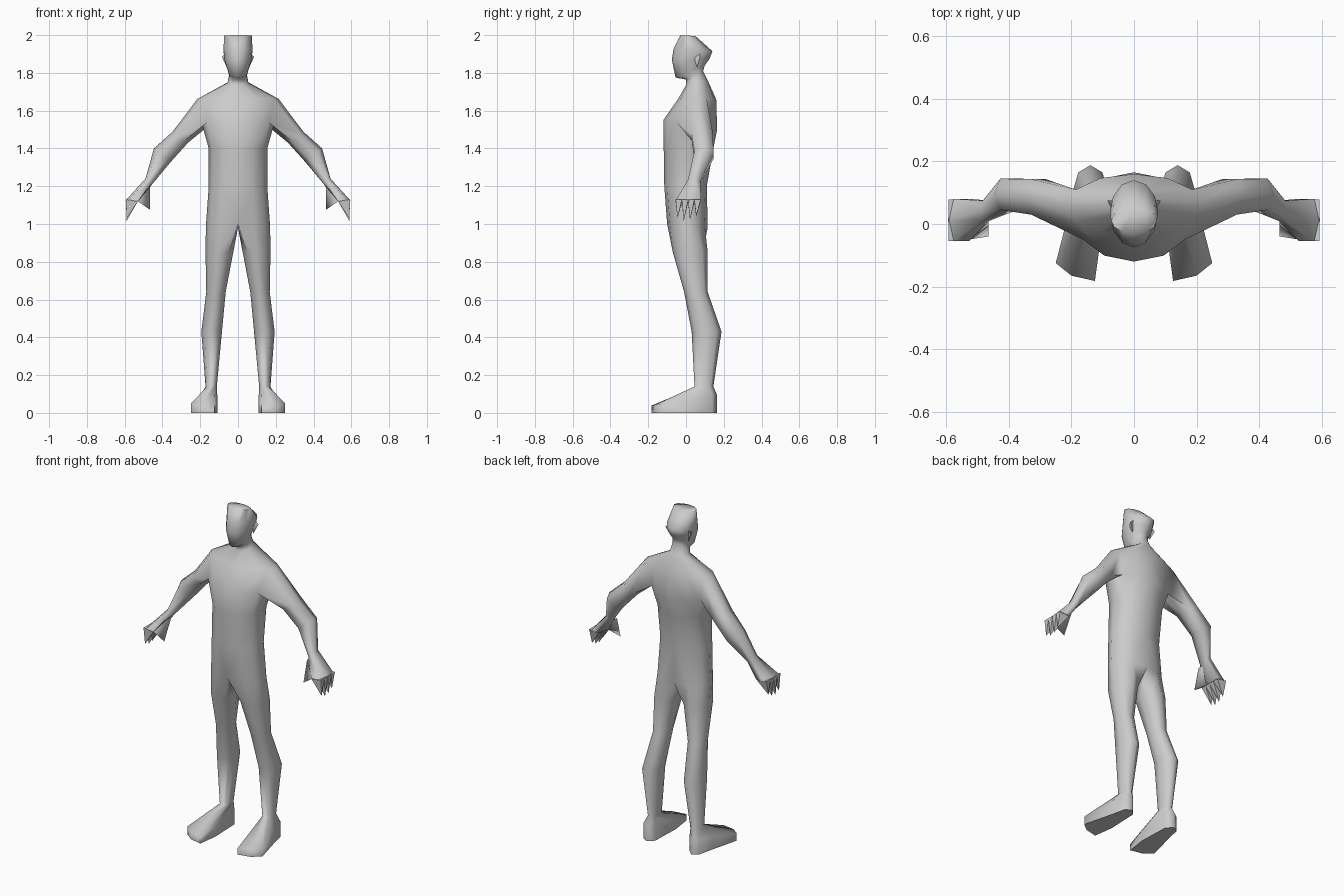
import bpy, bmesh, math
from mathutils import Vector

cube = bpy.data.objects.get("Cube")
if cube:
    bpy.data.objects.remove(cube)

grey = bpy.data.materials.new("plain grey")
grey.use_nodes = True
tone = (0.6, 0.6, 0.6, 1)
grey.diffuse_color = tone
grey.node_tree.nodes["Principled BSDF"].inputs["Base Color"].default_value = tone

bm = bmesh.new()


def ring(points):
    return [bm.verts.new(p) for p in points]


def half_ring(width, front, back, z_front, z_back):
    """Half ellipse from the front centre line round to the back centre line."""
    pts = []
    for i in range(7):
        a = math.pi * i / 6
        t = (1 - math.cos(a)) / 2
        x = 0 if i in (0, 6) else width * math.sin(a)
        pts.append((x, front + (back - front) * t, z_front + (z_back - z_front) * t))
    return ring(pts)


def skin(a, b, closed=True, skip=()):
    n = len(a)
    for i in range(n if closed else n - 1):
        if i not in skip:
            j = (i + 1) % n
            bm.faces.new((a[i], a[j], b[j], b[i]))


def spike(base, tip):
    """Pointed finger on a closed base."""
    foot, top = ring(base), bm.verts.new(tip)
    bm.faces.new(foot)
    for i in range(len(foot)):
        bm.faces.new((foot[i], foot[(i + 1) % len(foot)], top))


# Torso, neck and head: width, front, back, front height, back height
HIP, ARMPIT, SHOULDER = 0, 3, 4
trunk = [half_ring(*row) for row in (
    (0.17, -0.10, 0.115, 1.0, 0.98),
    (0.155, -0.115, 0.11, 1.2, 1.2),
    (0.155, -0.118, 0.145, 1.4, 1.4),
    (0.19, -0.12, 0.165, 1.55, 1.5),
    (0.215, -0.04, 0.16, 1.665, 1.66),
    (0.055, 0.0, 0.115, 1.735, 1.76),
    (0.048, 0.0, 0.09, 1.765, 1.81),
    (0.053, -0.055, 0.1, 1.775, 1.84),
    (0.073, -0.075, 0.125, 1.87, 1.875),
    (0.077, -0.065, 0.14, 1.93, 1.915),
    (0.073, -0.03, 0.05, 2.0, 1.995),
)]
for k in range(len(trunk) - 1):
    skin(trunk[k], trunk[k + 1], closed=False, skip=(2, 3) if k == ARMPIT else ())
bm.faces.new(trunk[-1])

# Arm, grown from the gap between armpit and shoulder
low, high = trunk[ARMPIT], trunk[SHOULDER]
previous = [high[2], high[3], high[4], low[4], low[3], low[2]]
# Outer x and z, inner x and z, front, back
for ox, oz, ix, iz, front, back in (
    (0.345, 1.49, 0.265, 1.43, 0.03, 0.143),
    (0.445, 1.40, 0.355, 1.33, 0.045, 0.145),
    (0.49, 1.24, 0.455, 1.21, 0.01, 0.075),
    (0.595, 1.125, 0.51, 1.125, -0.055, 0.08),
):
    outer, inner = Vector((ox, 0, oz)), Vector((ix, 0, iz))
    mid = (front + back) / 2
    pts = []
    for t, y in ((0.2, front), (0, mid), (0.2, back), (0.8, back), (1, mid), (0.8, front)):
        p = outer.lerp(inner, t)
        pts.append((p.x, y, p.z))
    current = ring(pts)
    skin(previous, current)
    previous = current
bm.faces.new(previous)

# Four fingers and the thumb
for i, tip_z in enumerate((1.03, 1.015, 1.02, 1.04)):
    y0 = -0.055 + i * 0.033
    y1 = y0 + 0.034
    spike([(0.593, y0, 1.13), (0.593, y1, 1.13), (0.53, y1, 1.12), (0.53, y0, 1.12)],
          (0.59, y0 + 0.01, tip_z))
spike([(0.465, -0.005, 1.2), (0.465, 0.03, 1.2), (0.53, 0.0, 1.12), (0.53, -0.05, 1.12)],
      (0.465, -0.04, 1.075))

# Leg, grown from the hip outline closed by a crotch point
previous = trunk[HIP] + [bm.verts.new((0, 0.01, 0.98))]
# Inner x, outer x, front, back, height
for inner, outer, front, back, z in (
    (0.025, 0.172, -0.07, 0.115, 0.85),
    (0.065, 0.168, -0.01, 0.115, 0.64),
    (0.085, 0.194, 0.03, 0.188, 0.43),
    (0.112, 0.172, 0.045, 0.145, 0.14),
):
    pts = []
    for i in range(8):
        a = math.radians(-135 + 45 * i)
        pts.append(((inner + outer) / 2 + (outer - inner) / 2 * math.cos(a),
                    (front + back) / 2 + (back - front) / 2 * math.sin(a), z))
    current = ring(pts)
    skin(previous, current)
    previous = current

# Foot, turned slightly outwards, with a flat sole
outline = ((0.125, -0.182), (0.2, -0.165), (0.25, -0.125), (0.205, 0.05),
           (0.185, 0.14), (0.15, 0.163), (0.115, 0.13), (0.108, -0.06))
upper = ring([(x, y, 0.07 + 0.17 * y) for x, y in outline])
sole = ring([(x, y, 0) for x, y in outline])
skin(previous, upper)
skin(upper, sole)
bm.faces.new(sole)

# Ear
spike([(0.068, 0.04, 1.88), (0.068, 0.075, 1.9), (0.06, 0.06, 1.83)], (0.085, 0.075, 1.885))

bmesh.ops.recalc_face_normals(bm, faces=bm.faces)
mesh = bpy.data.meshes.new("body")
bm.to_mesh(mesh)
bm.free()
mesh.materials.append(grey)
body = bpy.data.objects.new("body", mesh)
bpy.context.collection.objects.link(body)

# Other half and smooth shading
mirror = body.modifiers.new("other_half", 'MIRROR')
mirror.use_clip = True
mirror.merge_threshold = 0.0005
bpy.ops.object.select_all(action='DESELECT')
body.select_set(True)
bpy.context.view_layer.objects.active = body
bpy.ops.object.shade_smooth_by_angle(angle=math.radians(80))
